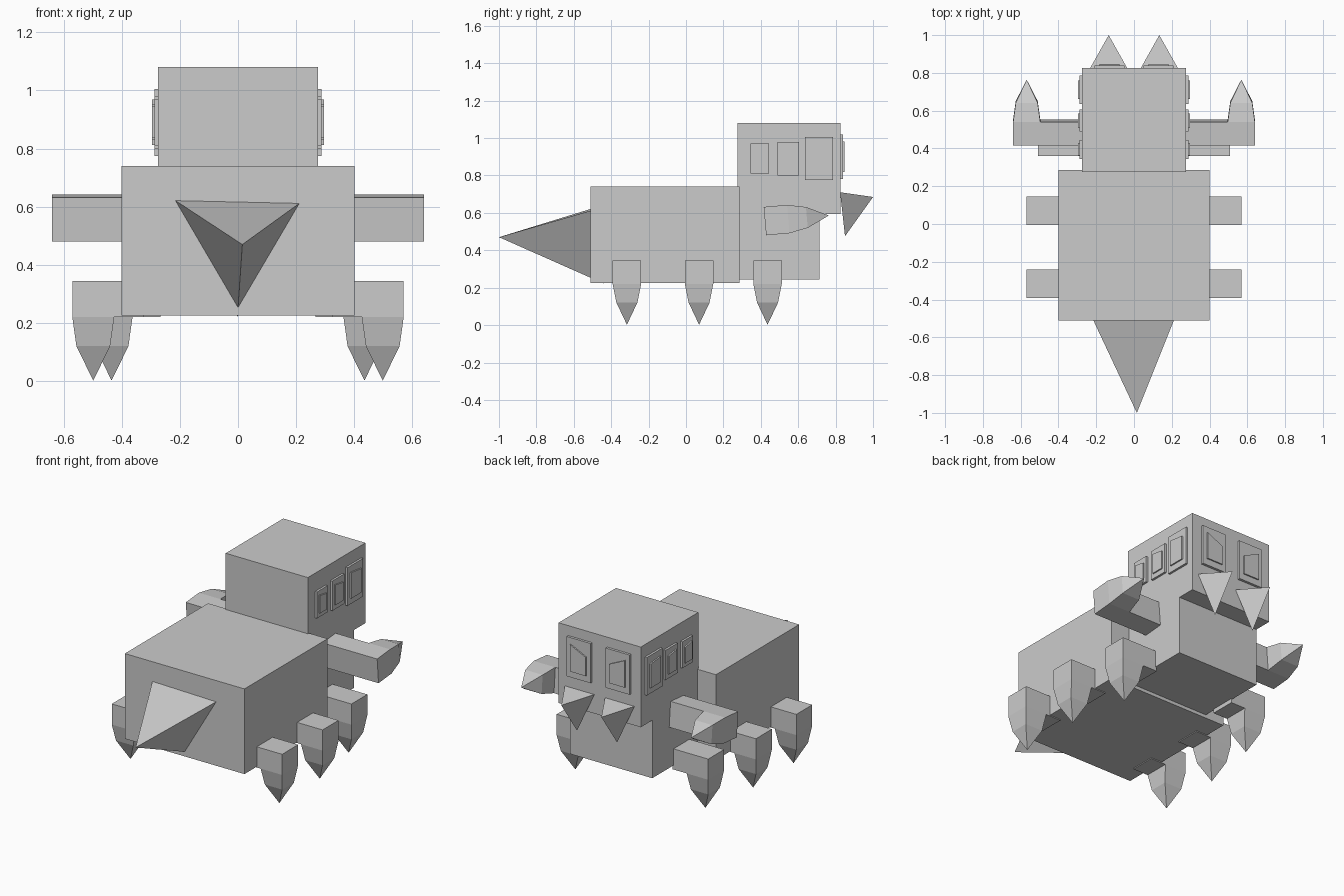
import bpy, bmesh, math
from mathutils import Matrix, Vector

if "Cube" in bpy.data.objects:
    bpy.data.objects.remove(bpy.data.objects["Cube"])


def make(name, bm):
    bmesh.ops.recalc_face_normals(bm, faces=bm.faces)
    me = bpy.data.meshes.new(name)
    bm.to_mesh(me)
    bm.free()
    ob = bpy.data.objects.new(name, me)
    bpy.context.collection.objects.link(ob)
    return ob


def mirror(ob):
    ob.modifiers.new("Mirror", 'MIRROR').use_mirror_merge = False
    return ob


def add_box(bm, lo, hi):
    lo, hi = Vector(lo), Vector(hi)
    m = Matrix.Translation((lo + hi) / 2) @ Matrix.Diagonal((*(hi - lo), 1))
    bmesh.ops.create_cube(bm, size=1, matrix=m)


def box(name, lo, hi):
    bm = bmesh.new()
    add_box(bm, lo, hi)
    return make(name, bm)


def tetra(name, pts):
    bm = bmesh.new()
    bmesh.ops.convex_hull(bm, input=[bm.verts.new(p) for p in pts])
    return make(name, bm)


def limb(name, length, location, tilt=0):
    """Sideways upper segment with a tapering claw; origin above the claw tip."""
    bm = bmesh.new()
    add_box(bm, (0.072 - length, -0.076, -0.125), (0.072, 0.076, 0))
    rings = [[bm.verts.new((sx * rx, sy * ry, z))
              for sx, sy in ((-1, -1), (1, -1), (1, 1), (-1, 1))]
             for rx, ry, z in ((0.072, 0.076, -0.125), (0.058, 0.056, -0.225))]
    tip = bm.verts.new((0, 0, -0.343))
    for i in range(4):
        j = (i + 1) % 4
        bm.faces.new((rings[0][i], rings[0][j], rings[1][j], rings[1][i]))
        bm.faces.new((rings[1][i], rings[1][j], tip))
    bm.faces.new(rings[0])
    bm.transform(Matrix.Translation(location) @ Matrix.Rotation(tilt, 4, 'X'))
    return mirror(make(name, bm))


def slab(name, outline, to_world, near, far):
    """Thin plate from a 2D outline, mapped through to_world(u, z, depth)."""
    bm = bmesh.new()
    f = bm.faces.new([bm.verts.new(to_world(u, z, near)) for u, z in outline])
    shift = Vector(to_world(0, 0, far)) - Vector(to_world(0, 0, near))
    ext = bmesh.ops.extrude_face_region(bm, geom=[f], use_keep_orig=True)
    bmesh.ops.translate(bm, vec=shift,
                        verts=[v for v in ext['geom'] if isinstance(v, bmesh.types.BMVert)])
    return mirror(make(name, bm))


def eye(name, u0, u1, z0, z1, to_world, surface, slant):
    du, dz = (u1 - u0) * 0.17, (z1 - z0) * 0.16
    slab(name + "_rim", [(u0, z0), (u1, z0), (u1, z1), (u0, z1)],
         to_world, surface - 0.01, surface + 0.013)
    slab(name + "_lens", [(u0 + du, z0 + dz), (u1 - du, z0 + dz),
                          (u1 - du, z1 - dz - slant[1]), (u0 + du, z1 - dz - slant[0])],
         to_world, surface + 0.005, surface + 0.021)


# Body blocks
box("abdomen", (-0.4, -0.51, 0.225), (0.4, 0.285, 0.74))
box("thorax", (-0.275, 0.275, 0.245), (0.275, 0.715, 0.6))
box("head", (-0.275, 0.275, 0.595), (0.275, 0.825, 1.08))

# Three-sided stinger
tetra("stinger", [(0.015, -1, 0.47), (-0.226, -0.487, 0.628),
                  (0.22, -0.487, 0.618), (-0.002, -0.44, 0.222)])

# Legs and raised forearms
limb("rear_leg", 0.245, (0.498, -0.316, 0.345))
limb("middle_leg", 0.245, (0.498, 0.07, 0.345))
limb("front_leg", 0.24, (0.435, 0.436, 0.345))
limb("forearm", 0.39, (0.568, 0.422, 0.556), math.radians(95))

# Mandibles
mirror(tetra("mandible", [(0.035, 0.824, 0.71), (0.233, 0.824, 0.71),
                          (0.134, 1.0, 0.685), (0.134, 0.85, 0.475)]))


# Eyes on the front and sides of the head
def on_front(u, z, d):
    return (u, d, z)


def on_side(u, z, d):
    return (d, u, z)


eye("face_eye", 0.05, 0.21, 0.78, 1.02, on_front, 0.827, (0.05, 0.0))
for n, (y0, y1, z0, z1) in enumerate(((0.635, 0.785, 0.775, 1.005),
                                      (0.49, 0.605, 0.8, 0.98),
                                      (0.345, 0.445, 0.81, 0.97))):
    eye(f"side_eye_{n + 1}", y0, y1, z0, z1, on_side, 0.275, (0.0, 0.012))
